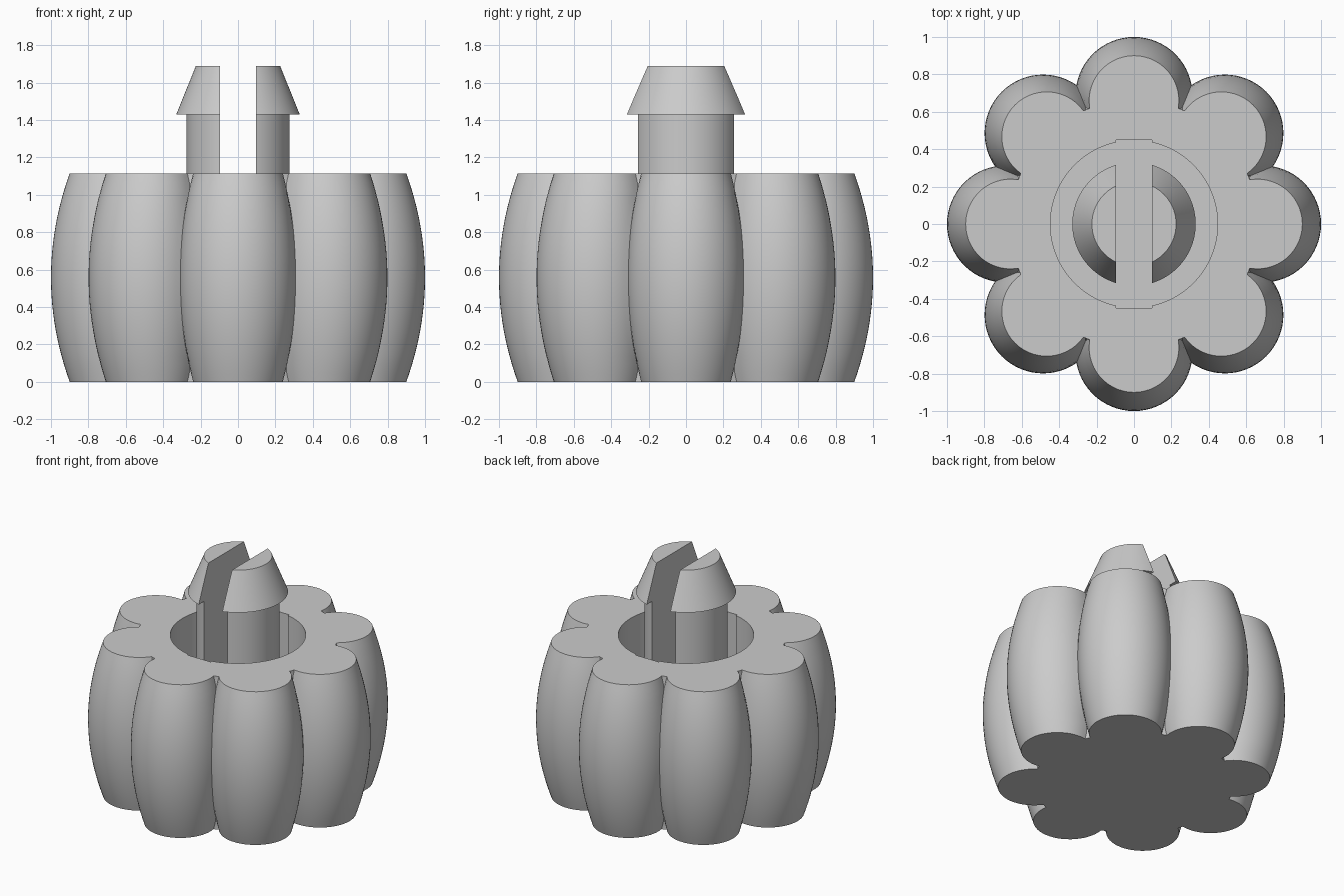
import bpy, bmesh
from math import pi, sin, cos, atan2, sqrt

if "Cube" in bpy.data.objects:
    bpy.data.objects.remove(bpy.data.objects["Cube"])

HEIGHT = 1.115
FLOOR = 0.25
TOP = 1.69
LOBES = 8
CORE = 0.663
SLOT = 0.19

grey = bpy.data.materials.new("plain grey")
grey.use_nodes = True
colour = (0.6, 0.6, 0.6, 1)
grey.diffuse_color = colour
grey.node_tree.nodes["Principled BSDF"].inputs["Base Color"].default_value = colour


def make_object(name, bm):
    bmesh.ops.remove_doubles(bm, verts=bm.verts, dist=1e-5)
    bmesh.ops.recalc_face_normals(bm, faces=bm.faces)
    mesh = bpy.data.meshes.new(name)
    bm.to_mesh(mesh)
    bm.free()
    mesh.materials.append(grey)
    ob = bpy.data.objects.new(name, mesh)
    bpy.context.collection.objects.link(ob)
    return ob


def loft(name, rings):
    """Skin a stack of equal rings and cap both ends."""
    bm = bmesh.new()
    rows = [[bm.verts.new(p) for p in ring] for ring in rings]
    n = len(rows[0])
    for low, high in zip(rows, rows[1:]):
        for i in range(n):
            j = (i + 1) % n
            bm.faces.new((low[i], low[j], high[j], high[i]))
    bm.faces.new(rows[0][::-1])
    bm.faces.new(rows[-1])
    return make_object(name, bm)


def circle(radius, z, n=96):
    return [(radius * cos(2 * pi * i / n), radius * sin(2 * pi * i / n), z) for i in range(n)]


def box(name, size, centre):
    bm = bmesh.new()
    bmesh.ops.create_cube(bm, size=1)
    for v in bm.verts:
        v.co = [c * s + o for c, s, o in zip(v.co, size, centre)]
    return make_object(name, bm)


def cut(ob, cutter):
    mod = ob.modifiers.new("cut", "BOOLEAN")
    mod.operation = "DIFFERENCE"
    mod.solver = "EXACT"
    mod.object = cutter
    bpy.context.view_layer.objects.active = ob
    bpy.ops.object.modifier_apply(modifier=mod.name)
    bpy.data.objects.remove(cutter)


def smooth(ob):
    bpy.ops.object.select_all(action="DESELECT")
    ob.select_set(True)
    bpy.context.view_layer.objects.active = ob
    bpy.ops.object.shade_smooth_by_angle(angle=pi / 6)


def lobed_ring(z, steps=28):
    """Outline of overlapping round lobes around a core, bulging at mid height."""
    t = (2 * z / HEIGHT - 1) ** 2
    d = 0.687 - 0.027 * t
    r = 0.313 - 0.073 * t
    half = pi / LOBES
    gap = r * r - (d * sin(half)) ** 2
    valley = max(CORE, d * cos(half) + sqrt(gap)) if gap > 0 else CORE
    if valley > CORE:
        x, y = valley * cos(half), valley * sin(half)
    else:
        x = (CORE ** 2 + d * d - r * r) / (2 * d)
        y = sqrt(CORE ** 2 - x * x)
    sweep = atan2(y, x - d)
    pts = []
    for k in range(LOBES):
        a = 2 * half * k
        for i in range(steps + 1):
            p = sweep * (2 * i / steps - 1)
            u, v = d + r * cos(p), r * sin(p)
            pts.append((u * cos(a) - v * sin(a), u * sin(a) + v * cos(a), z))
        pts.append((valley * cos(a + half), valley * sin(a + half), z))
    return pts


# Lobed body with a round well and a shallow notch at each end of the slot
ROWS = 24
body = loft("lobed_body", [lobed_ring(HEIGHT * i / ROWS) for i in range(ROWS + 1)])
cut(body, loft("well_cutter", [circle(0.447, FLOOR), circle(0.447, HEIGHT + 0.2)]))
cut(body, box("notch_cutter", (SLOT, 0.9, HEIGHT), (0, 0, FLOOR + HEIGHT / 2)))
smooth(body)

# Split snap post with a tapered barbed head
post = loft("split_post", [circle(0.275, FLOOR), circle(0.275, 1.43),
                           circle(0.33, 1.43), circle(0.225, TOP)])
cut(post, box("slot_cutter", (SLOT, 1, 2), (0, 0, FLOOR + 0.9)))
smooth(post)
